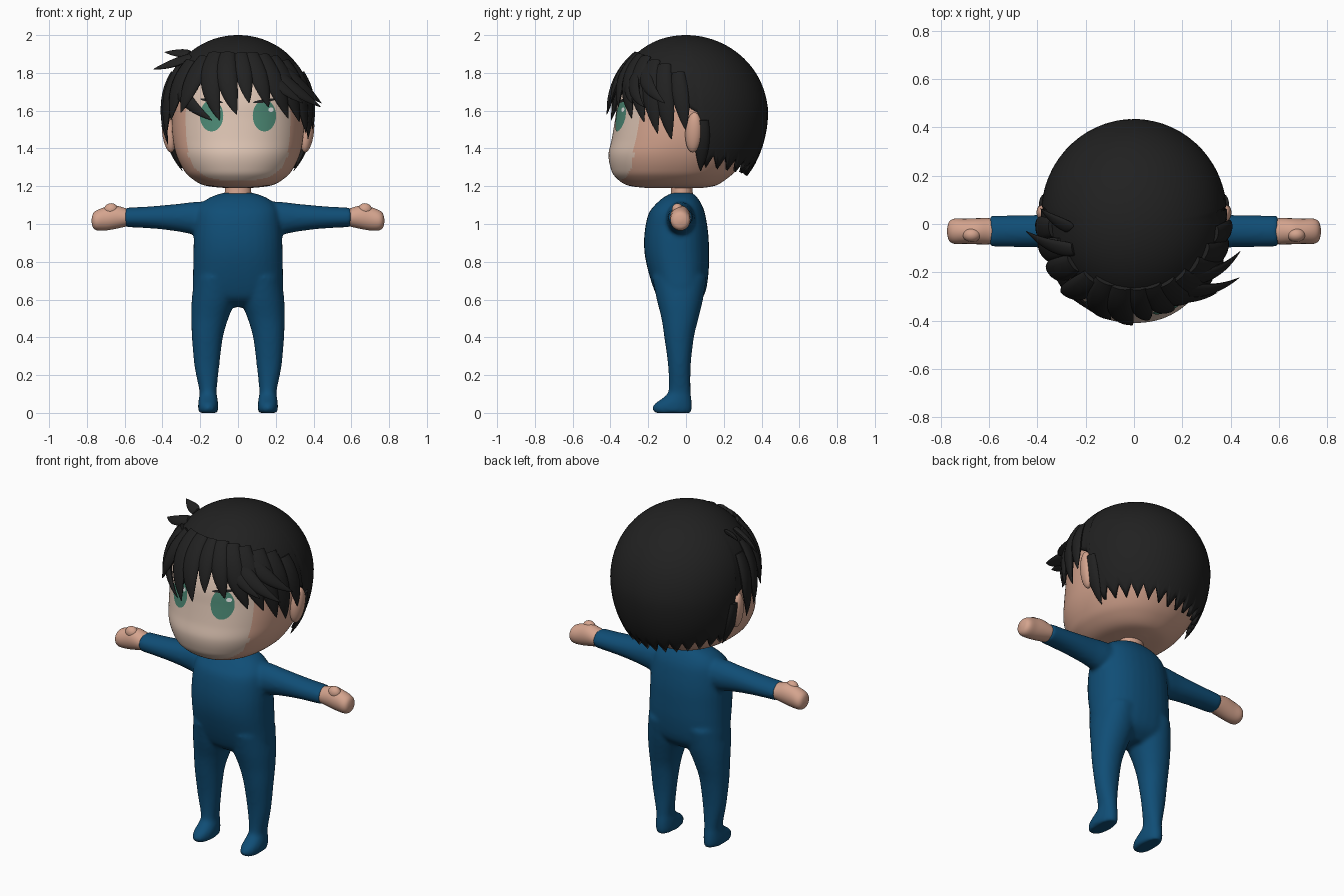
import bpy, bmesh, math
from math import sin, cos, pi, radians
from mathutils import Vector

if "Cube" in bpy.data.objects:
    bpy.data.objects.remove(bpy.data.objects["Cube"], do_unlink=True)


def material(name, rgb):
    m = bpy.data.materials.new(name)
    m.use_nodes = True
    m.diffuse_color = (*rgb, 1)
    bsdf = m.node_tree.nodes["Principled BSDF"]
    bsdf.inputs["Base Color"].default_value = (*rgb, 1)
    bsdf.inputs["Roughness"].default_value = 0.8
    return m


SKIN = material("skin", (0.66, 0.37, 0.27))
FACE = material("pale face", (0.72, 0.55, 0.45))
BLUE = material("blue suit", (0.005, 0.075, 0.18))
HAIR = material("black hair", (0.015, 0.015, 0.015))
GREEN = material("green iris", (0.07, 0.24, 0.17))
WHITE = material("eye highlight", (0.8, 0.8, 0.8))


def finish(bm, name, *mats):
    bmesh.ops.remove_doubles(bm, verts=bm.verts, dist=0.0004)
    bmesh.ops.recalc_face_normals(bm, faces=bm.faces)
    me = bpy.data.meshes.new(name)
    bm.to_mesh(me)
    bm.free()
    for m in mats:
        me.materials.append(m)
    ob = bpy.data.objects.new(name, me)
    bpy.context.collection.objects.link(ob)
    bpy.ops.object.select_all(action="DESELECT")
    ob.select_set(True)
    bpy.context.view_layer.objects.active = ob
    bpy.ops.object.shade_smooth_by_angle(angle=radians(50))
    return ob


def dense(rows, k):
    """Smoothly resample a table of section rows."""
    out = []
    for i in range(len(rows) - 1):
        a, b, c, d = (rows[min(max(i + j, 0), len(rows) - 1)] for j in (-1, 0, 1, 2))
        for s in range(k):
            t = s / k
            out.append([q + t / 2 * (r - p + t * (2*p - 5*q + 4*r - u + t * (3*(q - r) + u - p)))
                        for p, q, r, u in zip(a, b, c, d)])
    return out + [list(rows[-1])]


def skin_rings(bm, rings, cap=True, closed=True):
    vs = [[bm.verts.new(p) for p in r] for r in rings]
    n = len(vs[0])
    for a, b in zip(vs, vs[1:]):
        for i in range(n if closed else n - 1):
            j = (i + 1) % n
            bm.faces.new((a[i], a[j], b[j], b[i]))
    if cap:
        bm.faces.new(vs[0])
        bm.faces.new(vs[-1])


def power(c, n):
    return math.copysign(abs(c) ** (2 / n), c)


def upright(rows, n=2.2, count=32, side=1):
    """Rings from rows of height, x centre, half width, front y, back y."""
    return [[(side * (cx + hx * power(sin(2*pi*i/count), n)),
              (y0 + y1) / 2 - (y1 - y0) / 2 * power(cos(2*pi*i/count), n), z)
             for i in range(count)] for z, cx, hx, y0, y1 in rows]


def sideways(rows, side, count=28):
    """Rings from rows of x, z centre, half height, half depth."""
    return [[(side * x, -0.03 + hy * cos(2*pi*i/count), zc + hz * sin(2*pi*i/count))
             for i in range(count)] for x, zc, hz, hy in rows]


def ball(bm, centre, size):
    made = bmesh.ops.create_uvsphere(bm, u_segments=24, v_segments=16, radius=1)["verts"]
    for v in made:
        v.co = Vector(centre) + Vector(a * b for a, b in zip(v.co, size))


# Suit: torso, arms and legs fused into one soft surface
TORSO = [(.56, 0, .09, -.08, .03), (.6, 0, .2, -.14, .08), (.65, 0, .238, -.168, .106),
         (.75, 0, .238, -.2, .12), (.85, 0, .236, -.22, .122), (.95, 0, .233, -.22, .118),
         (1.05, 0, .222, -.2, .102), (1.1, 0, .2, -.165, .085), (1.14, 0, .15, -.12, .06),
         (1.165, 0, .08, -.075, .035)]
LEG = [(0, .158, .048, -.165, .028), (.02, .158, .053, -.18, .032), (.05, .158, .053, -.165, .032),
       (.085, .158, .048, -.115, .028), (.12, .159, .046, -.092, .024), (.25, .165, .066, -.095, .025),
       (.4, .162, .082, -.115, .042), (.5, .149, .098, -.13, .066), (.6, .13, .115, -.155, .09),
       (.72, .12, .11, -.18, .11)]
ARM = [(.1, 1.03, .09, .08), (.22, 1.03, .088, .076), (.3, 1.033, .076, .07),
       (.4, 1.035, .064, .068), (.5, 1.035, .056, .066), (.597, 1.035, .052, .064)]
bm = bmesh.new()
skin_rings(bm, upright(dense(TORSO, 4), 2.3))
for s in (1, -1):
    skin_rings(bm, upright(dense(LEG, 4), 2.1, side=s))
    skin_rings(bm, sideways(dense(ARM, 4), s))
suit = finish(bm, "suit", BLUE)
rem = suit.modifiers.new("fuse", "REMESH")
rem.mode = "VOXEL"
rem.voxel_size = 0.011
rem.use_smooth_shade = True
sm = suit.modifiers.new("soften", "SMOOTH")
sm.factor = 0.5
sm.iterations = 7

# Neck and hands
bm = bmesh.new()
skin_rings(bm, upright([(1.12, 0, .075, -.085, .045), (1.17, 0, .07, -.08, .035), (1.26, 0, .068, -.075, .035)], 2))
finish(bm, "neck", SKIN)
HAND = [(.57, 1.035, .044, .05), (.6, 1.035, .05, .054), (.65, 1.036, .062, .054), (.7, 1.028, .062, .052),
        (.745, 1.02, .054, .052), (.767, 1.018, .038, .038), (.775, 1.018, .008, .008)]
for s, label in ((1, "left"), (-1, "right")):
    bm = bmesh.new()
    skin_rings(bm, sideways(dense(HAND, 4), s))
    ball(bm, (s * .672, -.045, 1.075), (.038, .03, .035))
    finish(bm, label + "_hand", SKIN)

# Head with a paler face area
HEAD = [(1.19, 0, .06, -.2, .08), (1.205, 0, .18, -.31, .16), (1.25, 0, .256, -.375, .23),
        (1.3, 0, .296, -.4, .28), (1.37, 0, .328, -.41, .33), (1.45, 0, .345, -.393, .365),
        (1.55, 0, .35, -.376, .385), (1.65, 0, .345, -.36, .385), (1.75, 0, .32, -.32, .36),
        (1.85, 0, .25, -.24, .28), (1.94, 0, .08, -.08, .1)]
HEAD_ROWS = dense(HEAD, 8)
bm = bmesh.new()
skin_rings(bm, upright(HEAD_ROWS, 2.2, 128))
for f in bm.faces:
    c = f.calc_center_median()
    reach = .27 if c.z < 1.5 else .36
    f.material_index = int(c.y < -.1 and abs(c.x / .275) ** 3 + abs((c.z - 1.5) / reach) ** 3 < 1)
finish(bm, "head", SKIN, FACE)


def face_y(x, z):
    for a, b in zip(HEAD_ROWS, HEAD_ROWS[1:]):
        if a[0] <= z <= b[0]:
            t = (z - a[0]) / (b[0] - a[0])
            _, _, hx, y0, y1 = (p + t * (q - p) for p, q in zip(a, b))
            return (y0 + y1) / 2 - (y1 - y0) / 2 * (1 - abs(x / hx) ** 2.2) ** (1 / 2.2)


def face_patch(name, cx, cz, rx, rz, lift, mat, tilt=0.0):
    """Thin oval laid on the face."""
    bm = bmesh.new()
    rings = []
    for k in range(1, 7):
        ring = []
        for i in range(36):
            u, v = rx * k / 6 * cos(2*pi*i/36), rz * k / 6 * sin(2*pi*i/36)
            x, z = cx + u, cz + v + tilt * u
            ring.append((x, face_y(x, z) - lift, z))
        rings.append(ring)
    skin_rings(bm, rings, cap=False)
    bm.verts.ensure_lookup_table()
    bm.faces.new(bm.verts[:36])
    return finish(bm, name, mat)


# Eyes and ears
for s, label in ((1, "left"), (-1, "right")):
    face_patch(label + "_iris", s * .14, 1.573, .062, .083, .003, GREEN)
    face_patch(label + "_lash", s * .14, 1.652, .06, .009, .006, HAIR, s * .15)
    face_patch(label + "_glint", s * .14 + .035, 1.605, .014, .012, .006, WHITE)
    bm = bmesh.new()
    ball(bm, (0, 0, 0), (.034, .045, .107))
    ear = finish(bm, label + "_ear", SKIN)
    ear.location = (s * .367, .04, 1.485)
    ear.rotation_euler = (radians(-5), radians(s * 6), radians(s * -15))


# Hair surface, by angle from the front and by height
def scalp(deg, z, out=0.0):
    a = radians(deg)
    if z > 1.6:
        s = max(0, 1 - ((z - 1.6) / .4) ** 2.2) ** .5
    else:
        s = (1 - ((1.6 - z) / .5) ** 2) ** .5
    back = .4 if cos(a) > 0 else .395
    return Vector((sin(a) * (.385 * s + out), .04 - .04 * min(1, max(0, z - 1.6) / .4)
                   - cos(a) * (back * s + out), z))


def hem(deg):
    d = abs(deg)
    if d < 50:
        return 1.78
    if d < 95:
        return 1.78 - .2 * (d - 50) / 45
    return 1.335 - .05 * (d - 95) / 85 + .035 * (abs(d % 12 - 6) / 3 - 1)


bm = bmesh.new()
rings = []
for k in range(29):
    t = k / 28
    rings.append([scalp(d, 2 - (2 - hem(d)) * t * t) for d in range(-180, 180, 3)])
skin_rings(bm, rings, cap=False)
cap = finish(bm, "hair_cap", HAIR)
sol = cap.modifiers.new("thickness", "SOLIDIFY")
sol.thickness = 0.02
sol.offset = -1

# Locks: start angle, start height, tip angle, tip height, half width, tip lift
LOCKS = [(-84, 1.8, -78, 1.42, .05, .02), (-70, 1.84, -70, 1.47, .055, .03), (-56, 1.86, -57, 1.55, .055, .04),
         (-62, 1.8, -19, 1.55, .045, .04), (-38, 1.88, -44, 1.59, .055, .05), (-27, 1.9, -13, 1.55, .055, .05),
         (-12, 1.9, -1, 1.58, .055, .06), (4, 1.9, 8, 1.64, .045, .04), (16, 1.9, 23, 1.62, .05, .03),
         (28, 1.89, 40, 1.56, .055, .03), (40, 1.88, 52, 1.54, .055, .03), (54, 1.86, 63, 1.48, .055, .03),
         (66, 1.84, 73, 1.45, .055, .02), (80, 1.8, 84, 1.5, .045, .02), (36, 1.82, 60, 1.62, .04, .12),
         (46, 1.84, 72, 1.64, .04, .08), (30, 1.8, 48, 1.64, .035, .08), (-66, 1.89, -84, 1.82, .035, .12),
         (-84, 1.9, -98, 1.91, .03, .14), (97, 1.55, 97, 1.28, .04, 0), (-97, 1.55, -97, 1.28, .04, 0)]
bm = bmesh.new()
for d0, z0, d1, z1, width, lift in LOCKS:
    steps = 14
    path = [scalp(d0 + (d1 - d0) * (k / steps) ** 1.4, z0 + (z1 - z0) * k / steps,
                  lift * (k / steps) ** 1.5) for k in range(steps + 1)]
    rings = []
    for k, p in enumerate(path):
        along = (path[min(k + 1, steps)] - path[max(k - 1, 0)]).normalized()
        outward = Vector((p.x, p.y - .04, (p.z - 1.6) * .8))
        outward = (outward - along * outward.dot(along)).normalized()
        across = along.cross(outward)
        w = width * max(.02, sin(pi * (.25 + .75 * k / steps))) ** .8
        rings.append([p + across * w * cos(2*pi*i/12) + outward * w * .45 * sin(2*pi*i/12)
                      for i in range(12)])
    skin_rings(bm, rings)
finish(bm, "hair_locks", HAIR)
